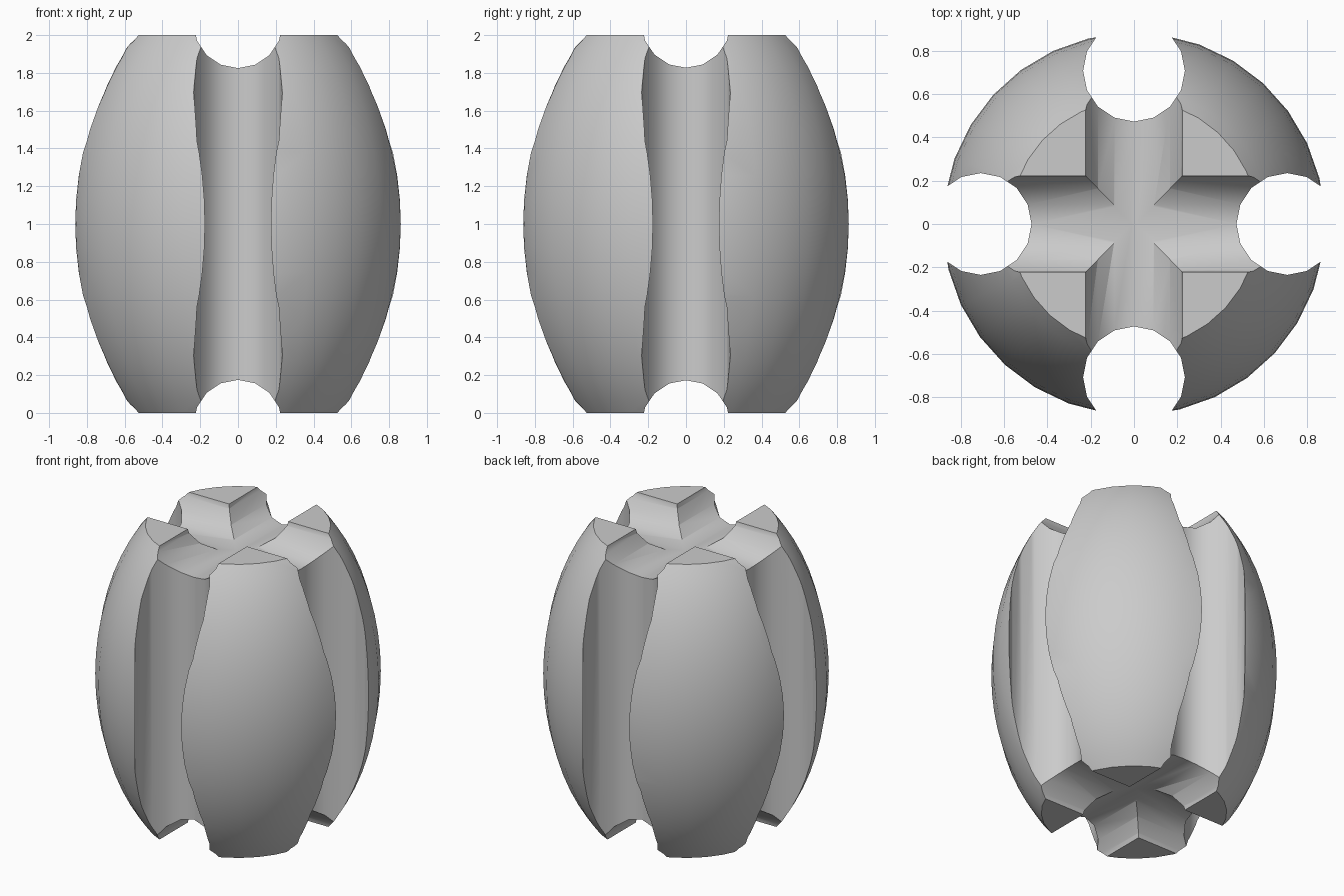
import bpy
import bmesh
from math import pi, radians
from mathutils import Matrix, Vector

if "Cube" in bpy.data.objects:
    bpy.data.objects.remove(bpy.data.objects["Cube"])

GREY = (0.6, 0.6, 0.6, 1.0)
RADIUS, HALF_AXIS = 0.882, 1.317   # barrel ellipsoid
GROOVE = 0.235                     # groove radius
SIDE = 0.708                       # side groove distance from the middle
END = {"X": 1.06, "Y": 1.062}      # end groove distances, kept just apart

grey = bpy.data.materials.new("plain grey")
grey.use_nodes = True
grey.diffuse_color = GREY
grey.node_tree.nodes["Principled BSDF"].inputs["Base Color"].default_value = GREY


def make_object(name, bm):
    bmesh.ops.recalc_face_normals(bm, faces=bm.faces)
    mesh = bpy.data.meshes.new(name)
    bm.to_mesh(mesh)
    bm.free()
    mesh.materials.append(grey)
    obj = bpy.data.objects.new(name, mesh)
    bpy.context.collection.objects.link(obj)
    return obj


def cut_groove(body, centre, turn):
    """Subtract one long round groove from the body."""
    bm = bmesh.new()
    bmesh.ops.create_cone(bm, cap_ends=True, segments=16, radius1=GROOVE,
                          radius2=GROOVE, depth=3,
                          matrix=Matrix.Translation(centre) @ turn)
    cutter = make_object("groove_cutter", bm)
    cutter.hide_render = True
    mod = body.modifiers.new("groove", "BOOLEAN")
    mod.operation = "DIFFERENCE"
    mod.solver = "EXACT"
    mod.object = cutter
    bpy.ops.object.modifier_apply(modifier=mod.name)
    bpy.data.objects.remove(cutter)


# Barrel: stretched sphere with flat ends
bm = bmesh.new()
bmesh.ops.create_uvsphere(bm, u_segments=32, v_segments=32, radius=1,
                          matrix=Matrix.Diagonal((RADIUS, RADIUS, HALF_AXIS, 1))
                          @ Matrix.Rotation(radians(2.5), 4, "Z"))
for side in (-1, 1):
    cut = bmesh.ops.bisect_plane(bm, geom=bm.verts[:] + bm.edges[:] + bm.faces[:],
                                 plane_co=(0, 0, side), plane_no=(0, 0, side),
                                 clear_outer=True)
    rim = [e for e in cut["geom_cut"] if isinstance(e, bmesh.types.BMEdge)]
    bmesh.ops.edgeloop_fill(bm, edges=rim)
bmesh.ops.translate(bm, verts=bm.verts, vec=(0, 0, 1))
body = make_object("grooved_barrel", bm)

bpy.ops.object.select_all(action="DESELECT")
bpy.context.view_layer.objects.active = body
body.select_set(True)

# Upright grooves on the four sides
for x, y in ((-1, 0), (1, 0), (0, -1), (0, 1)):
    cut_groove(body, Vector((x * SIDE, y * SIDE, 1)), Matrix.Identity(4))

# Crossed grooves over both ends
for axis in ("X", "Y"):
    for side in (-1, 1):
        cut_groove(body, Vector((0, 0, 1 + side * END[axis])),
                   Matrix.Rotation(pi / 2, 4, axis))

bpy.ops.object.shade_smooth_by_angle(angle=radians(30))
